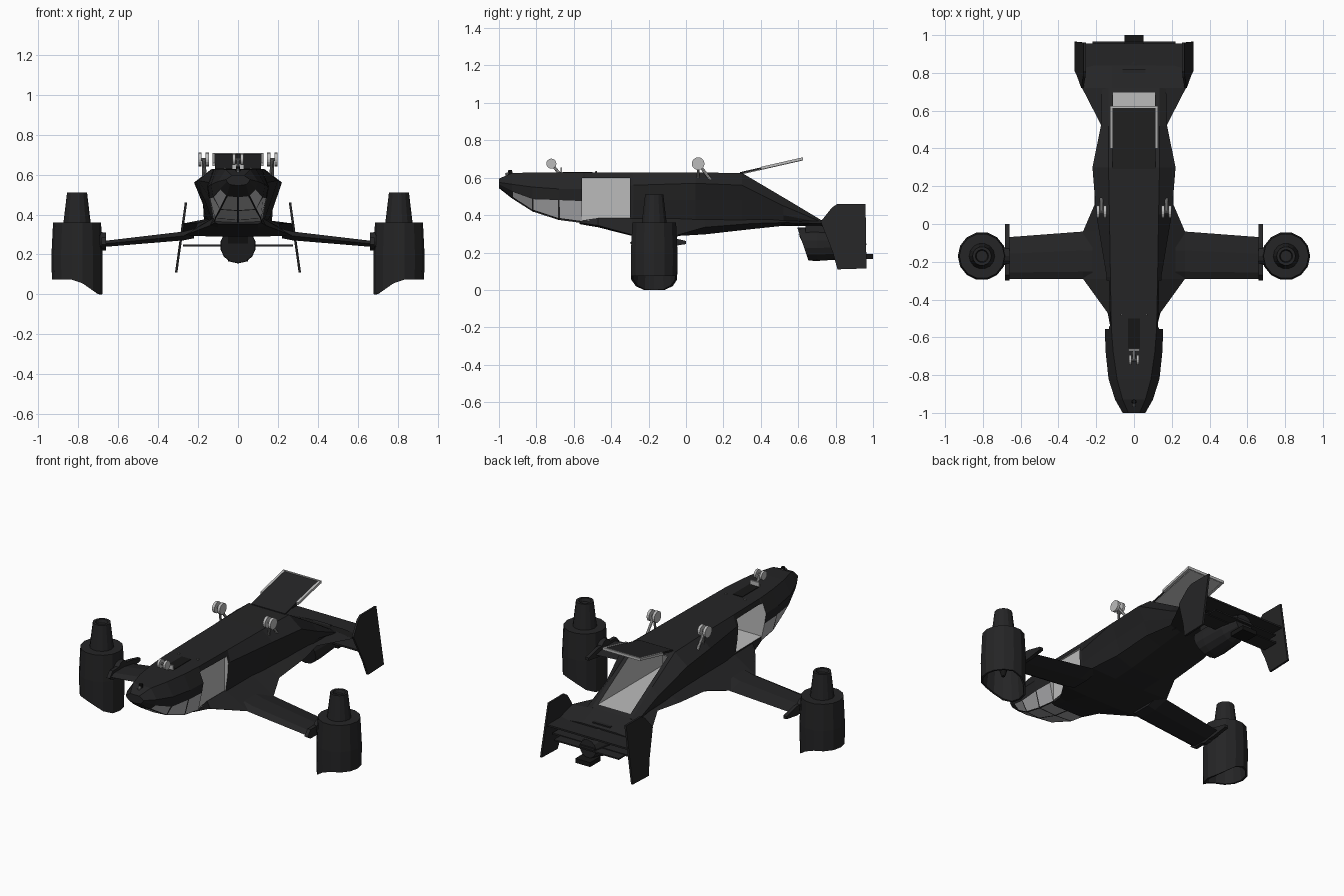
import bpy, bmesh, math
from mathutils import Vector, Matrix

if "Cube" in bpy.data.objects:
    bpy.data.objects.remove(bpy.data.objects["Cube"])


def mat(name, v):
    m = bpy.data.materials.new(name)
    m.diffuse_color = (v[0], v[1], v[2], 1)
    m.use_nodes = True
    m.node_tree.nodes["Principled BSDF"].inputs["Base Color"].default_value = m.diffuse_color
    return m


DARK = mat("charcoal_paint", (0.018, 0.018, 0.019))
BLACK = mat("black_trim", (0.008, 0.008, 0.008))
LIGHT = mat("light_grey", (0.5, 0.5, 0.5))
GLASS = mat("window_grey", (0.42, 0.42, 0.43))
MID = mat("mid_grey", (0.2, 0.2, 0.2))


def finish(name, bm, mats):
    bmesh.ops.recalc_face_normals(bm, faces=bm.faces)
    me = bpy.data.meshes.new(name)
    bm.to_mesh(me)
    bm.free()
    for m in mats:
        me.materials.append(m)
    ob = bpy.data.objects.new(name, me)
    bpy.context.collection.objects.link(ob)
    return ob


def loft_bm(rings):
    bm = bmesh.new()
    vs = [[bm.verts.new(p) for p in r] for r in rings]
    n = len(rings[0])
    for a, b in zip(vs, vs[1:]):
        for i in range(n):
            j = (i + 1) % n
            bm.faces.new((a[i], a[j], b[j], b[i]))
    bm.faces.new(vs[0])
    bm.faces.new(vs[-1])
    return bm


def loft(name, rings, m):
    return finish(name, loft_bm(rings), [m])


def plate(name, poly, xa, xb, m):
    """Extrude a (y, z) polygon between two x functions."""
    return loft(name, [[(f(z), y, z) for y, z in poly] for f in (xa, xb)], m)


def box(name, lo, hi, m):
    poly = [(lo[1], lo[2]), (hi[1], lo[2]), (hi[1], hi[2]), (lo[1], hi[2])]
    return plate(name, poly, lambda z: lo[0], lambda z: hi[0], m)


def rod(name, a, b, r1, r2, n, m):
    a, b = Vector(a), Vector(b)
    d = b - a
    bm = bmesh.new()
    bmesh.ops.create_cone(bm, cap_ends=True, segments=n, radius1=r1, radius2=r2, depth=d.length)
    rot = d.to_track_quat('Z', 'Y').to_matrix().to_4x4()
    bmesh.ops.transform(bm, matrix=Matrix.Translation((a + b) / 2) @ rot, verts=bm.verts)
    return finish(name, bm, [m])


# Fuselage: y, then (x, z) of belly edge, widest line, window belt, roof edge
STATIONS = [
    (-1.00, .03, .595, .06, .575, .055, .565, .04, .55),
    (-0.93, .06, .625, .10, .565, .09, .53, .055, .495),
    (-0.82, .09, .628, .135, .55, .125, .49, .09, .425),
    (-0.68, .11, .628, .15, .54, .142, .485, .115, .38),
    (-0.55, .12, .628, .155, .54, .145, .48, .12, .363),
    (-0.54, .12, .628, .138, .55, .134, .48, .12, .36),
    (-0.28, .125, .628, .145, .56, .14, .48, .12, .345),
    (0.05, .13, .628, .20, .57, .17, .48, .12, .34),
    (0.30, .135, .625, .22, .56, .18, .48, .13, .345),
    (0.52, .135, .495, .175, .45, .165, .40, .14, .35),
    (0.72, .135, .375, .17, .365, .165, .36, .14, .35)]
rings = []
for y, *p in STATIONS:
    half = [(p[i], y, p[i + 1]) for i in (0, 2, 4, 6)]
    rings.append(half + [(0, y, p[7] - .006)] + [(-x, yy, z) for x, yy, z in reversed(half)])
bm = loft_bm(rings)
bmesh.ops.recalc_face_normals(bm, faces=bm.faces)
panes = []
for f in bm.faces:
    c = f.calc_center_median()
    zs = [v.co.z for v in f.verts]
    if -.95 < c.y < -.57 and c.z < .49 and max(zs) < .54:
        panes.append(f)
bmesh.ops.inset_individual(bm, faces=panes, thickness=.007)
for f in panes:
    f.material_index = 1
hull = finish("fuselage", bm, [DARK, GLASS])


def cut(target, cutter):
    mod = target.modifiers.new("cut", 'BOOLEAN')
    mod.object = cutter
    mod.operation = 'DIFFERENCE'
    mod.solver = 'EXACT'
    mod.material_mode = 'TRANSFER'
    cutter.hide_render = True
    cutter.hide_viewport = True


# Cargo bay with rear ramp opening and side doors
bay = [(-.56, .39), (.695, .39), (.72, .7), (.34, .7), (.33, .6), (-.56, .6)]
cut(hull, plate("bay_cutter", bay, lambda z: -.11, lambda z: .11, LIGHT))
cut(hull, box("left_door_cutter", (-.3, -.555, .392), (-.05, -.3, .598), LIGHT))
cut(hull, box("right_door_cutter", (.118, -.555, .372), (.3, -.3, .598), LIGHT))

# Cabin seats inside the bay
for i in range(3):
    y = -.5 + i * .25
    box("seat_base", (.0, y, .40), (.09, y + .1, .45), MID)
    box("seat_back", (.0, y + .08, .45), (.09, y + .1, .56), MID)

# Roof deck that flares into wing roots and tail: y, half width, edge z, top z, bottom z
DECK = [(-.57, .115, .36, .37, .352), (-.47, .14, .345, .385, .335), (-.29, .27, .295, .385, .305),
        (-.04, .27, .295, .385, .29), (.10, .21, .335, .385, .297), (.35, .205, .355, .385, .325),
        (.52, .172, .36, .385, .343), (.72, .275, .355, .375, .343), (.84, .285, .315, .33, .305)]
loft("roof_deck", [[(w, y, e), (.12, y, t), (-.12, y, t), (-w, y, e),
                    (-.1, y, min(b, e - .006)), (.1, y, min(b, e - .006))] for y, w, e, t, b in DECK], DARK)

# Raised ramp door with light frame and lining
ramp = [(.29, .62), (.62, .695), (.62, .705), (.29, .63)]
plate("ramp_door", ramp, lambda z: -.115, lambda z: .115, DARK)
lining = [(y, z - .004) for y, z in ramp[:2]] + [(.62, .696), (.29, .621)]
plate("ramp_lining", lining, lambda z: -.11, lambda z: .11, LIGHT)
for s in (1, -1):
    rail = [(.40, .643), (.62, .693), (.62, .708), (.40, .658)]
    plate("ramp_rail", rail, lambda z: s * .114, lambda z: s * .128, LIGHT)
box("ramp_end", (-.128, .615, .692), (.128, .625, .708), LIGHT)

# Tail engine with raked intake, nozzle and tail plane
eng = []
for y, r, rake in [(.625, .088, -.03), (.70, .09, 0), (.85, .08, 0), (.95, .055, 0)]:
    eng.append([(r * math.sin(a), y + rake * math.cos(a), .245 + r * math.cos(a))
                for a in [i * math.tau / 14 for i in range(14)]])
loft("tail_engine", eng, DARK)
plate("intake_face", [(.601, .30), (.604, .30), (.654, .19), (.651, .19)],
      lambda z: -.05, lambda z: .05, BLACK)
box("tail_exhaust", (-.05, .9, .165), (.05, 1.0, .192), BLACK)
box("engine_pylon", (-.06, .64, .29), (.06, .82, .345), DARK)
box("tail_plane", (-.275, .80, .24), (.275, .90, .25), DARK)
box("elevator", (-.22, .905, .241), (.22, .965, .249), DARK)
box("tail_spar", (-.05, .88, .24), (.05, .96, .26), DARK)
box("upper_tail_plane", (-.27, .82, .312), (.27, .955, .322), DARK)

FIN = [(.72, .365), (.78, .44), (.81, .46), (.96, .46), (.965, .115), (.81, .11), (.785, .2)]
for s in (1, -1):
    side = "right" if s > 0 else "left"
    plate(side + "_tail_fin", FIN, lambda z: s * (.278 + (.29 - z) * .14),
          lambda z: s * (.290 + (.29 - z) * .14), DARK)

    # Wing, tip plate and hub
    rings = []
    for x, y0, y1, z, t in [(.22, -.29, -.04, .305, .024), (.27, -.29, -.04, .293, .022),
                            (.67, -.29, -.07, .253, .015)]:
        c = y1 - y0
        rings.append([(s * x, y0, z), (s * x, y0 + .15 * c, z + t), (s * x, y0 + .6 * c, z + t),
                      (s * x, y1, z), (s * x, y0 + .6 * c, z - t), (s * x, y0 + .15 * c, z - t)])
    loft(side + "_wing", rings, DARK)
    tip = [(-.30, .25), (-.27, .285), (-.1, .285), (0, .262), (0, .245), (-.1, .23), (-.27, .23)]
    plate(side + "_wing_tip", tip, lambda z: s * .66, lambda z: s * .682, DARK)
    rod(side + "_pivot", (s * .66, -.17, .265), (s * .73, -.17, .265), .045, .05, 12, DARK)

    # Nacelle: revolved rings, with the mouth dipping on the inboard side
    nac = []
    for r, z in [(.04, .2), (.1, .2), (.115, None), (.126, None), (.128, .2), (.12, .36),
                 (.068, .36), (.05, .51), (.035, .51), (.03, .49)]:
        ring = []
        for i in range(14):
            a = i * math.tau / 14
            x = .805 + r * math.cos(a)
            zz = z if z is not None else max(0, .075 - max(0, .805 - x) * .7)
            ring.append((s * x, -.17 + r * math.sin(a), zz))
        nac.append(ring)
    loft(side + "_nacelle", nac, DARK)
    rod(side + "_fan_hub", (s * .805, -.17, .2), (s * .805, -.17, .1), .04, .01, 12, BLACK)

    # Main landing gear
    for dx in (-.018, .018):
        x = s * .172 + dx
        rod(side + "_main_wheel", (x - .008, .065, .675), (x + .008, .065, .675), .034, .034, 16, LIGHT)
    rod(side + "_main_axle", (s * .172 - .02, .065, .675), (s * .172 + .02, .065, .675), .008, .008, 8, MID)
    rod(side + "_main_strut", (s * .172, .065, .675), (s * .172, .135, .585), .008, .008, 8, LIGHT)
    rod(side + "_main_brace", (s * .172, .065, .68), (s * .16, .065, .575), .007, .007, 8, MID)
    # Small belly lamps
    rod(side + "_belly_lamp", (s * .065, -.48, .62), (s * .065, -.48, .637), .006, .005, 8, MID)

# Nose gear
for x in (-.02, .02):
    rod("nose_wheel", (x - .007, -.72, .675), (x + .007, -.72, .675), .027, .027, 16, LIGHT)
rod("nose_axle", (-.022, -.72, .675), (.022, -.72, .675), .007, .007, 8, MID)
rod("nose_strut", (0, -.72, .675), (0, -.675, .62), .008, .008, 8, LIGHT)
box("nose_gear_door", (-.03, -.672, .625), (.03, -.662, .655), LIGHT)
box("nose_gear_well", (-.032, -.66, .626), (.032, -.5, .631), BLACK)

# Nose sensor
rod("nose_sensor", (0, -.94, .61), (0, -.94, .64), .014, .01, 10, BLACK)
rod("nose_probe", (0, -.965, .615), (0, -.93, .63), .008, .008, 8, MID)
